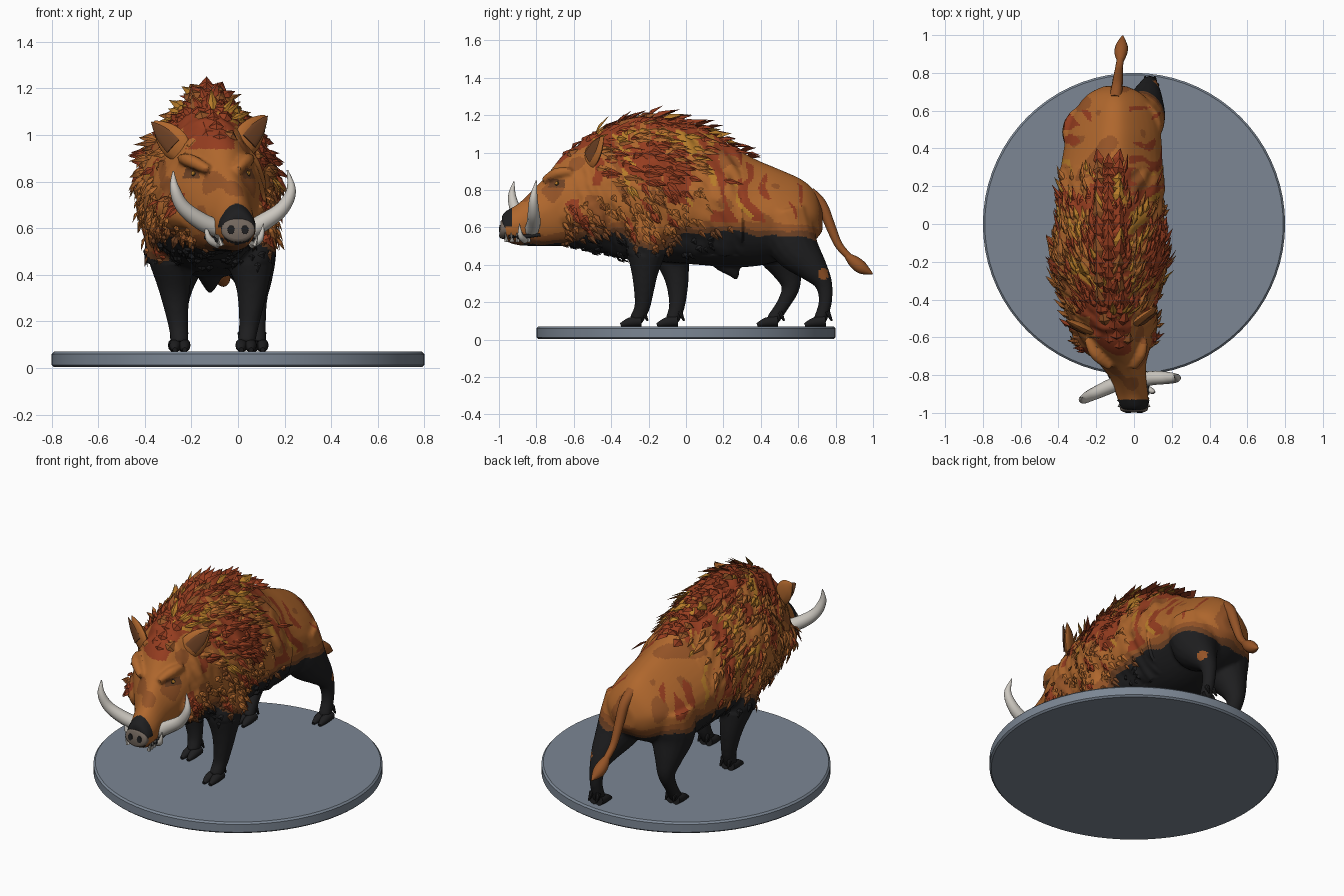
import bpy, bmesh, math, random
from mathutils import Vector, noise
from mathutils.bvhtree import BVHTree

if "Cube" in bpy.data.objects:
    bpy.data.objects.remove(bpy.data.objects["Cube"])

random.seed(7)
V = Vector
COLOURS = {
    "orange_fur": (0.43, 0.135, 0.026), "rust_fur": (0.30, 0.046, 0.014),
    "ochre_fur": (0.47, 0.20, 0.022), "black_fur": (0.013, 0.013, 0.014),
    "brown_fur": (0.16, 0.055, 0.018), "ivory": (0.60, 0.57, 0.52),
    "snout_grey": (0.17, 0.135, 0.11), "base_grey": (0.20, 0.24, 0.295),
    "dark_orange_fur": (0.30, 0.088, 0.02)}
MATS = []
for n, c in COLOURS.items():
    m = bpy.data.materials.new(n)
    m.diffuse_color = (*c, 1)
    m.use_nodes = True
    m.node_tree.nodes["Principled BSDF"].inputs["Base Color"].default_value = m.diffuse_color
    MATS.append(m)
ORANGE, RUST, OCHRE, BLACK, BROWN, IVORY, GREY, BASE, DARK = range(9)


def finish(name, bm, angle=35, recalc=True):
    if recalc:
        bmesh.ops.recalc_face_normals(bm, faces=bm.faces)
    me = bpy.data.meshes.new(name)
    bm.to_mesh(me)
    bm.free()
    for m in MATS:
        me.materials.append(m)
    ob = bpy.data.objects.new(name, me)
    bpy.context.collection.objects.link(ob)
    if angle:
        bpy.ops.object.select_all(action='DESELECT')
        ob.select_set(True)
        bpy.context.view_layer.objects.active = ob
        bpy.ops.object.shade_smooth_by_angle(angle=math.radians(angle))
    return ob


def spline(rows, steps):
    """Catmull-Rom through rows of equal-length tuples."""
    out, n = [], len(rows)
    for i in range(n - 1):
        a, b, c, d = (rows[max(0, min(n - 1, i + k))] for k in (-1, 0, 1, 2))
        for s in range(steps):
            t = s / steps
            out.append([0.5 * (2 * q + (r - p) * t + (2 * p - 5 * q + 4 * r - w) * t * t
                               + (3 * q - p - 3 * r + w) * t ** 3) for p, q, r, w in zip(a, b, c, d)])
    return out + [list(rows[-1])]


def skin(bm, rings, mat):
    vs = [[bm.verts.new(p) for p in r] for r in rings]
    n = len(vs[0])
    fs = [bm.faces.new((a[i], a[(i + 1) % n], b[(i + 1) % n], b[i]))
          for a, b in zip(vs, vs[1:]) for i in range(n)]
    fs += [bm.faces.new(vs[0]), bm.faces.new(vs[-1])]
    for f in fs:
        f.material_index = mat


def tube(bm, rows, mat, sides=12, steps=4, flat=1.0, up=(0, 1, 0.01)):
    """Rows are (x, y, z, radius); flat squashes the section along 'up'."""
    pts, rings = spline(rows, steps), []
    for i, p in enumerate(pts):
        t = V(pts[min(i + 1, len(pts) - 1)][:3]) - V(pts[max(i - 1, 0)][:3])
        a = t.cross(V(up)).normalized()
        b = a.cross(t).normalized()
        r = max(p[3], 0.002)
        rings.append([V(p[:3]) + r * (a * math.cos(k) + b * flat * math.sin(k))
                      for k in (2 * math.pi * j / sides for j in range(sides))])
    skin(bm, rings, mat)


def loft(bm, rows, taper, sides=40):
    """Rows are (y, centre x, half width, top z, bottom z)."""
    rings = []
    for y, xc, hw, zt, zb in spline(rows, 5):
        ring = []
        for j in range(sides):
            k = 2 * math.pi * j / sides
            s, c = math.sin(k), math.cos(k)
            w = hw * math.copysign(abs(c) ** 0.85, c) * (1 - taper * max(0, s) ** 1.4)
            ring.append((xc + w, y, (zt + zb) / 2 + s * (zt - zb) / 2))
        rings.append(ring)
    skin(bm, rings, 0)


def leaf(bm, p, d, nrm, length, width, mat):
    """One pointed lock of fur."""
    d = d.normalized()
    s = d.cross(nrm).normalized() * width / 2
    m = p + d * length * 0.4
    r, l, e, t, tip = (bm.verts.new(q) for q in
                       (p - nrm * 0.008, m - s, m + s, m + nrm * width * 0.25, p + d * length))
    for f in ((r, e, t), (e, tip, t), (tip, l, t), (l, r, t), (r, l, tip, e)):
        bm.faces.new(f).material_index = mat


# Base disc
bm = bmesh.new()
skin(bm, [[(r * math.cos(k), r * math.sin(k), z) for k in (2 * math.pi * j / 72 for j in range(72))]
          for r, z in ((0.79, 0.003), (0.8, 0.012), (0.8, 0.06), (0.79, 0.07))], BASE)
finish("base_disc", bm)

# Body, head and legs merged into one skin
bm = bmesh.new()
loft(bm, [(-.5, -.125, .2, 1.08, .5), (-.38, -.13, .26, 1.15, .44), (-.2, -.13, .305, 1.195, .42),
          (0, -.125, .285, 1.155, .405), (.2, -.12, .28, 1.07, .39), (.35, -.115, .265, .975, .39),
          (.5, -.105, .245, .91, .42), (.62, -.1, .20, .855, .47), (.69, -.1, .14, .79, .53),
          (.73, -.1, .06, .71, .58)], .48)
loft(bm, [(-.985, 0, .06, .665, .55), (-.96, 0, .076, .69, .525), (-.9, -.01, .085, .725, .505),
          (-.82, -.03, .095, .80, .50), (-.74, -.06, .125, .885, .50), (-.66, -.08, .165, .985, .50),
          (-.58, -.1, .20, 1.045, .49), (-.45, -.12, .24, 1.12, .46), (-.3, -.13, .24, 1.12, .46)], .33)
LEGS = [
    [(.03, -.19, .68, .14), (.05, -.21, .5, .115), (.06, -.22, .36, .073), (.055, -.225, .26, .054),
     (.045, -.235, .17, .042), (.035, -.27, .10, .038)],
    [(-.29, -.13, .68, .14), (-.285, -.09, .5, .11), (-.275, -.055, .36, .073), (-.265, -.045, .26, .054),
     (-.255, -.05, .17, .042), (-.25, -.075, .10, .038)],
    [(.0, .52, .66, .15), (.04, .58, .5, .13), (.07, .68, .38, .08), (.08, .735, .3, .048),
     (.085, .745, .2, .036), (.085, .715, .10, .037)],
    [(-.23, .49, .66, .15), (-.25, .49, .5, .13), (-.26, .54, .37, .08), (-.26, .56, .28, .05),
     (-.26, .52, .19, .037), (-.255, .46, .10, .037)]]
for leg in LEGS:
    tube(bm, leg, 0, sides=16)
tube(bm, [(-.12, .2, .42, .06), (-.12, .25, .37, .04), (-.12, .27, .32, .01)], 0)
for s in (-1, 1):  # cheeks and brows
    tube(bm, [(-.09 + s * .1, -.68, .64, .05), (-.1 + s * .13, -.58, .68, .1), (-.12 + s * .14, -.45, .68, .1)], 0)
    tube(bm, [(-.065 + s * .06, -.76, .85, .02), (-.085 + s * .12, -.69, .89, .03), (-.095 + s * .15, -.61, .9, .02)], 0)
raw = finish("raw_skin", bm, 0)
for kind, opts in (("REMESH", dict(mode='VOXEL', voxel_size=0.0105)), ("SMOOTH", dict(factor=0.5, iterations=6))):
    mod = raw.modifiers.new(kind, kind)
    for k, v in opts.items():
        setattr(mod, k, v)
dg = bpy.context.evaluated_depsgraph_get()
mesh = bpy.data.meshes.new_from_object(raw.evaluated_get(dg))
bpy.data.objects.remove(raw)
bm = bmesh.new()
bm.from_mesh(mesh)


# Colour rule for the coat: black underside, brown edge, rust and ochre stripes
def coat(c):
    x, y, z = c
    side = abs(x + .125)
    edge = 0.565 + 0.035 * noise.noise(c * 8)
    if side > .17:
        edge -= 0.1 * math.exp(-((y + .18) / .11) ** 2)
    if y < -.5:
        edge -= min(.06, (-.5 - y) * .4)
    if y > .5:
        edge -= (y - .5) * .2
    if y < -.965 or (y < -.93 and z > .6):
        return BLACK
    if .7 < y < .76 and x > .1 and (y - .735) ** 2 + (z - .35) ** 2 < .0009:
        return DARK
    if z < edge:
        return BLACK
    if z < edge + .03 or (-.735 < y < -.65 and .812 < z < .858 and abs(x + .08) > .085):
        return BROWN
    warp = noise.noise(c * 6) * .06
    n = noise.noise(V((x * 4, (y + warp) * 17 + z * 6, z * 5)))
    o = noise.noise(V((x * 6 + 9, (y + warp) * 19 + z * 8, z * 5)))
    ridge = -.7 < y < .28 and side < .11 and z > .94
    mane = -.5 < y < .3 and z > .82
    flank = -.1 < y < .62 and z > .63 and side > .1
    if (mane and o > .38) or (flank and y < .45 and o > .46):
        return OCHRE
    if (ridge and n > -.3) or (mane and n > .02) or (flank and n > .2) or (-.68 < y < -.1 and z < .75 and n > .36):
        return RUST
    if z < edge + .07 or noise.noise(c * 7 + V((3, 1, 5))) > .28:
        return DARK
    return ORANGE


for v in bm.verts:  # matted fur relief on the shoulders
    if -.6 < v.co.y < .3 and v.co.z > .45:
        v.co += v.normal * 0.014 * noise.noise(V((v.co.x * 12, v.co.y * 20 + v.co.z * 9, v.co.z * 10)))
bm.normal_update()
for f in bm.faces:
    f.material_index = coat(f.calc_center_median())
tree = BVHTree.FromBMesh(bm)
spots = [(f.calc_center_median(), f.normal.copy()) for f in bm.faces]
finish("boar_body", bm, 30, recalc=False)

# Fur locks over shoulders, neck, cheeks and belly
bm = bmesh.new()
random.shuffle(spots)
for p, n in spots:
    x, y, z = p
    if not -.68 < y < .3 or z < .4:
        continue
    if z < .56:
        if n.z > .1 or y > .15 or (z < .46 and y > -.35):
            continue
        d, size, chance = V((0, .5, -1)), .06, .03
    elif y < -.5 and z > .74:
        continue
    else:
        d = V((0, 1, -.35)) if z > .85 else V((0, .8, -1))
        size = .12 if z > .8 else .085
        chance = .055 * (1 - max(0, (y + .1) * 2.5))
    if random.random() > chance:
        continue
    d = (d - n * d.dot(n)).normalized() + n * random.uniform(.06, .22)
    d.x += random.uniform(-.2, .2)
    leaf(bm, p, d, n, size * random.uniform(.6, 1.15), random.uniform(.025, .045), coat(p))
finish("fur_locks", bm, 0)

# Ridge of bristles along the spine
bm = bmesh.new()
for i in range(20):
    y = -.67 + i * .05
    for off in (-.045, 0, .045):
        xc = -.135 + max(0, -.45 - y) * .25
        hit, n, _, _ = tree.ray_cast(V((xc + off, y + abs(off) * .5, 2)), V((0, 0, -1)))
        if hit:
            tall = .36 if off == 0 else .22
            size = random.uniform(.1, .15) * (1 if -.5 < y < .1 else .7)
            leaf(bm, hit, V((off * 4, 1, tall + n.y * -.6)), n, size, .065,
                 random.choice((RUST, RUST, DARK, OCHRE)) if off else RUST)
finish("spine_bristles", bm, 0)

# Ears with dark inner plates
bm = bmesh.new()
for b, t in ((V((.01, -.53, .94)), V((.115, -.44, 1.085))), (V((-.235, -.565, .92)), V((-.36, -.51, 1.06)))):
    rows = [(*b.lerp(t, k), r) for k, r in ((-.1, .04), (.25, .066), (.6, .056), (.85, .028), (1, .003))]
    face = (-.6 if t.x < 0 else .6, -1, .1)
    tube(bm, rows, ORANGE, flat=.35, up=face)
    inner = [(p[0] + face[0] * .02, p[1] - .02, p[2] - .003, p[3] * .62) for p in rows[1:]]
    tube(bm, inner, BROWN, flat=.15, up=face)
finish("ears", bm)

# Eyes set into the sides of the head
bm = bmesh.new()
for s in (-1, 1):
    hit, n, _, _ = tree.ray_cast(V((-.085 + s * .6, -.69, .835)), V((-s, 0, 0)))
    if hit:
        for r, m, o in ((.024, BLACK, -.012), (.011, OCHRE, .002)):
            tube(bm, [(*(hit + n * (o - r * .4)), r), (*(hit + n * (o + r * .4)), r * .8),
                      (*(hit + n * (o + r * .6)), r * .2)], m, steps=2, up=(0, .1, 1))
finish("eyes", bm)

# Snout disc, nostrils and lips
bm = bmesh.new()
tube(bm, [(0, -.96, .59, .072), (0, -.985, .592, .072), (0, -.995, .593, .055)], GREY, sides=20, flat=.72, up=(0, 0, 1))
for s in (-1, 1):
    tube(bm, [(s * .03, -.985, .593, .016), (s * .03, -.999, .594, .015)], BLACK, flat=1.3, up=(0, 0, 1))
    tube(bm, [(s * .07, -.95, .55, .008), (s * .08 - .01, -.88, .55, .012), (s * .1 - .04, -.78, .56, .008)], BLACK)
finish("snout", bm)

# Tusks and small teeth
bm = bmesh.new()
tube(bm, [(-.06, -.83, .59, .038), (-.15, -.87, .625, .038), (-.235, -.91, .69, .031),
          (-.272, -.93, .77, .021), (-.278, -.92, .845, .003)], IVORY, steps=6)
tube(bm, [(.03, -.83, .58, .038), (.1, -.815, .62, .038), (.185, -.815, .68, .031),
          (.228, -.815, .76, .021), (.212, -.80, .85, .003)], IVORY, steps=6)
for s in (-1, 1):
    tube(bm, [(s * .07 - .015, -.86, .53, .018), (s * .11 - .015, -.885, .555, .015),
              (s * .125 - .015, -.89, .62, .002)], IVORY)
    for i in range(5):
        y = -.96 + i * .03
        tube(bm, [(s * .07 - .004 * i, y, .525, .012), (s * .085 - .004 * i, y - .005, .572, .002)], IVORY, sides=6, steps=1)
finish("tusks_and_teeth", bm)

# Hooves: two toes and two dewclaws on each foot
bm = bmesh.new()
for leg in LEGS:
    x, y, _, _ = leg[-1]
    for s in (-1, 1):
        tube(bm, [(x + s * .017, y + .03, .10, .029), (x + s * .02, y - .03, .093, .025),
                  (x + s * .021, y - .08, .078, .010)], BLACK, up=(0, 0, 1))
        tube(bm, [(x + s * .022, y + .04, .15, .015), (x + s * .026, y + .065, .10, .005)], BLACK, sides=8, steps=2)
finish("hooves", bm)

# Tail with a pointed tuft
bm = bmesh.new()
tube(bm, [(-.1, .66, .78, .036), (-.09, .725, .72, .03), (-.085, .775, .6, .026), (-.08, .82, .5, .021),
          (-.07, .89, .425, .018)], DARK, up=(1, 0, 0))
tube(bm, [(-.072, .86, .45, .016), (-.07, .90, .415, .033), (-.065, .945, .38, .032), (-.06, .998, .352, .003)],
     DARK, up=(1, 0, 0))
finish("tail", bm)
